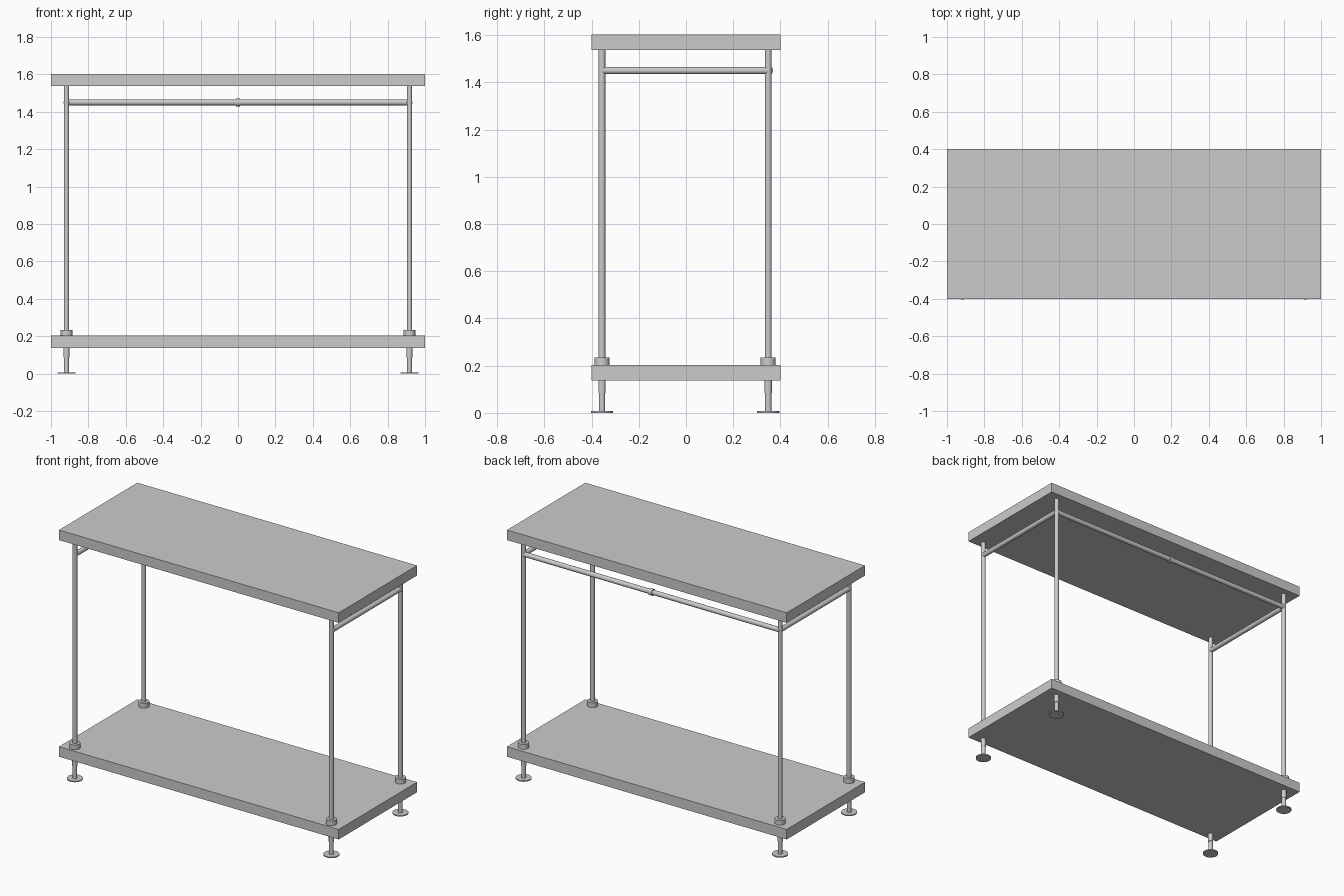
import bpy
from math import pi

if "Cube" in bpy.data.objects:
    bpy.data.objects.remove(bpy.data.objects["Cube"])

PX = 0.917                # post x
YF, YB = -0.356, 0.348    # front and back post y
RAIL_Z = 1.45


def box(name, z0, z1):
    bpy.ops.mesh.primitive_cube_add(size=1, location=(0, 0, (z0 + z1) / 2))
    o = bpy.context.object
    o.name = name
    o.scale = (2, 0.8, z1 - z0)
    bpy.ops.object.transform_apply(location=False, rotation=False, scale=True)
    return o


def rod(name, r, length, loc, rot=(0, 0, 0)):
    bpy.ops.mesh.primitive_cylinder_add(vertices=32, radius=r, depth=length,
                                        location=loc, rotation=rot)
    o = bpy.context.object
    o.name = name
    bpy.ops.object.shade_smooth_by_angle()
    return o


def upright(name, r, z0, z1, x, y):
    return rod(name, r, z1 - z0, (x, y, (z0 + z1) / 2))


# Shelves
box("top_shelf", 1.538, 1.603)
box("bottom_shelf", 0.138, 0.203)

# Posts, collars, legs and foot discs at the four corners
for sx, side in ((-1, "left"), (1, "right")):
    x = sx * PX
    for y, end in ((YF, "front"), (YB, "back")):
        tag = f"{end}_{side}"
        upright(f"{tag}_post", 0.0142, 0.203, 1.538, x, y)
        upright(f"{tag}_collar", 0.032, 0.203, 0.234, x, y)
        upright(f"{tag}_leg", 0.0135, 0.006, 0.138, x, y)
        upright(f"{tag}_leg_sleeve", 0.0155, 0.085, 0.138, x, y)
        upright(f"{tag}_foot", 0.047, 0.0, 0.007, x, y)
    # Side rail between front and back posts
    rod(f"{side}_side_rail", 0.0155, YB - YF, (x, (YF + YB) / 2, RAIL_Z),
        (pi / 2, 0, 0))

# Long back rail with its middle coupling
rod("back_rail", 0.0155, 2 * PX, (0, YB, RAIL_Z), (0, pi / 2, 0))
rod("rail_coupling", 0.021, 0.022, (0, YB, RAIL_Z), (0, pi / 2, 0))
